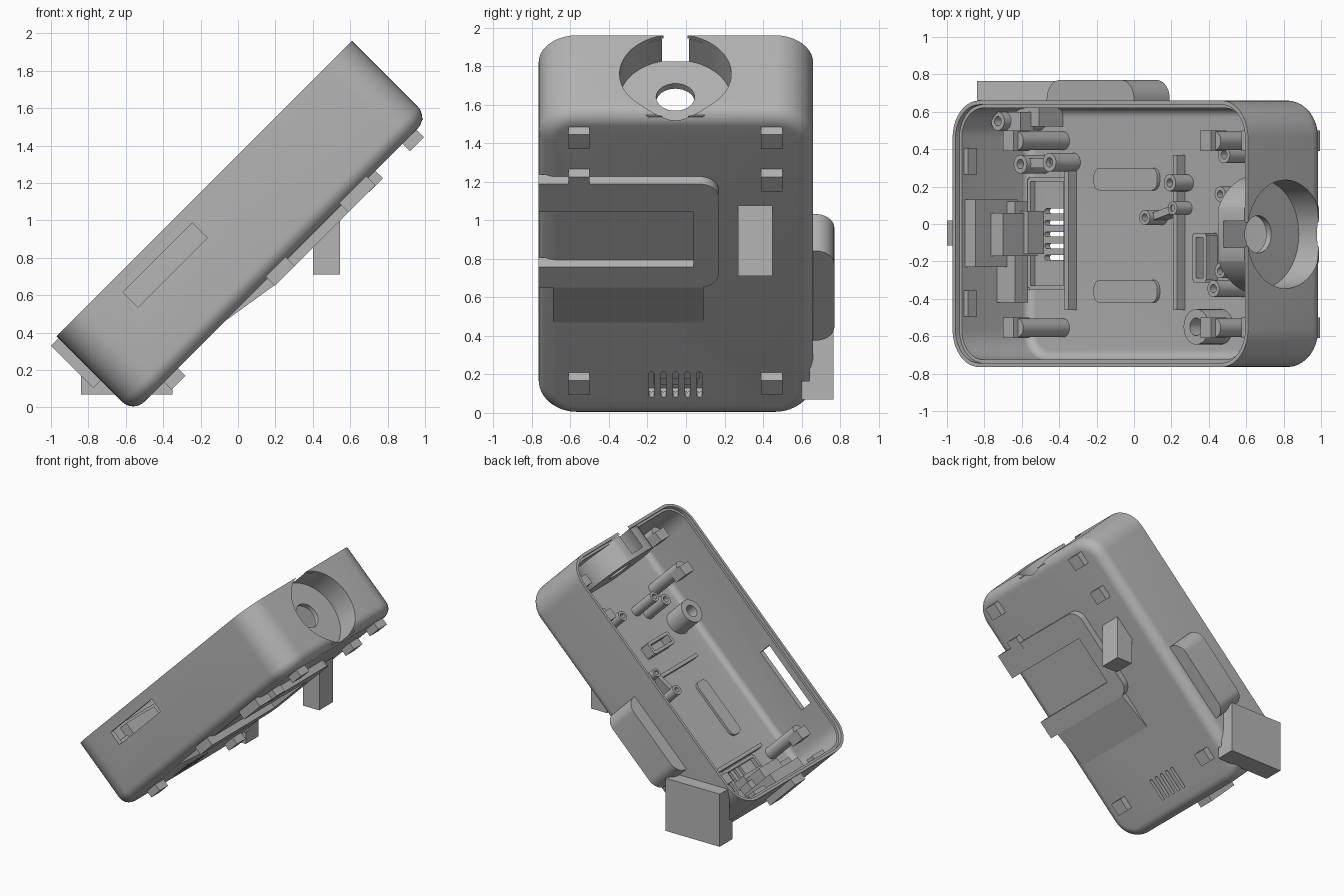
import bpy, bmesh, math
from mathutils import Matrix, Vector

if "Cube" in bpy.data.objects:
    bpy.data.objects.remove(bpy.data.objects["Cube"], do_unlink=True)

GREY = bpy.data.materials.new("plain_grey")
GREY.use_nodes = True
TONE = (0.46, 0.46, 0.46, 1)
GREY.diffuse_color = TONE
GREY.node_tree.nodes["Principled BSDF"].inputs["Base Color"].default_value = TONE

# Case space: x = length, y = width, z = depth; the whole case leans 45 degrees
LEAN = Matrix.Rotation(-math.pi / 4, 4, 'Y')
FLOOR = 0.415
BACK = 0.375
RIM = 0.955
LOW, HIGH = -0.417, 1.817      # ends of the case
RIGHT, LEFT = -0.765, 0.66     # sides of the case


def finish(name, bm):
    bmesh.ops.recalc_face_normals(bm, faces=bm.faces)
    mesh = bpy.data.meshes.new(name)
    bm.to_mesh(mesh)
    bm.free()
    mesh.materials.append(GREY)
    ob = bpy.data.objects.new(name, mesh)
    bpy.context.collection.objects.link(ob)
    return ob


def loft(name, rings):
    bm = bmesh.new()
    loops = [[bm.verts.new(p) for p in ring] for ring in rings]
    for a, b in zip(loops, loops[1:]):
        for i in range(len(a)):
            j = (i + 1) % len(a)
            bm.faces.new((a[i], a[j], b[j], b[i]))
    bm.faces.new(loops[0][::-1])
    bm.faces.new(loops[-1])
    return finish(name, bm)


def outline(x0, x1, y0, y1, r, z, steps=10, ymin=None):
    pts = []
    corners = ((x1, y1, -1, -1), (x0, y1, 1, -1), (x0, y0, 1, 1), (x1, y0, -1, 1))
    for k, (cx, cy, sx, sy) in enumerate(corners):
        for i in range(steps + 1):
            a = math.pi / 2 * (k + i / steps)
            y = cy + sy * r + r * math.sin(a)
            pts.append((cx + sx * r + r * math.cos(a), y if ymin is None else max(y, ymin), z))
    return pts


def rounded(name, x0, x1, y0, y1, z0, z1, r, edge=0.0, ymin=None):
    # rounded slab with an optional rolled lower edge
    rings = []
    if edge:
        for i in range(8):
            a = math.pi / 2 * i / 8
            d = edge * (1 - math.sin(a))
            rings.append(outline(x0 + d, x1 - d, y0 + d, y1 - d, r - d,
                                 z0 + edge * (1 - math.cos(a)), ymin=ymin))
    else:
        rings.append(outline(x0, x1, y0, y1, r, z0, ymin=ymin))
    rings.append(outline(x0, x1, y0, y1, r, z0 + edge, ymin=ymin))
    rings.append(outline(x0, x1, y0, y1, r, z1, ymin=ymin))
    return loft(name, rings)


def box(name, x0, x1, y0, y1, z0, z1):
    return loft(name, [[(x0, y0, z), (x1, y0, z), (x1, y1, z), (x0, y1, z)] for z in (z0, z1)])


def prism(name, profile, y0, y1):
    return loft(name, [[(x, y, z) for x, z in profile] for y in (y0, y1)])


def cylinder(name, start, r, length, axis='Z', sides=32):
    bm = bmesh.new()
    turn = Matrix.Rotation(math.pi / 2, 4, 'Y') if axis == 'X' else Matrix()
    place = Matrix.Translation(start) @ turn @ Matrix.Translation((0, 0, length / 2))
    bmesh.ops.create_cone(bm, cap_ends=True, segments=sides, radius1=r, radius2=r,
                          depth=length, matrix=place)
    return finish(name, bm)


def combine(ob, tool, how='DIFFERENCE'):
    mod = ob.modifiers.new("combine", 'BOOLEAN')
    mod.operation, mod.solver, mod.object = how, 'EXACT', tool
    result = bpy.data.meshes.new_from_object(
        ob.evaluated_get(bpy.context.evaluated_depsgraph_get()))
    ob.modifiers.clear()
    ob.data = result
    bpy.data.objects.remove(tool, do_unlink=True)


def tube(name, x, y, r, top, hole=0.5):
    ob = cylinder(name, (x, y, FLOOR - 0.01), r, top - FLOOR + 0.01, sides=24)
    combine(ob, cylinder("bore", (x, y, FLOOR + 0.02), r * hole, 1, sides=24))


# Hollow case with rolled back edge
case = rounded("case", LOW, HIGH, RIGHT, LEFT, BACK, RIM, 0.2, 0.085)
w = 0.04
combine(case, rounded("cavity", LOW + w, HIGH - w, RIGHT + w, LEFT - w, FLOOR, 1.2, 0.16, 0.05))
w = 0.022
combine(case, rounded("rim_step", LOW + w, HIGH - w, RIGHT + w, LEFT - w, 0.925, 1.2, 0.178))

# Round socket in the upper end
CUP_Y, CUP_Z = -0.055, 0.672
cup = cylinder("socket", (1.59, CUP_Y, CUP_Z), 0.315, 0.2, 'X', 64)
combine(cup, box("trim", 1, 1.795, -0.5, 0.4, 0.39, RIM - 0.002), 'INTERSECT')
combine(case, cup, 'UNION')
combine(case, cylinder("bowl", (1.628, CUP_Y, CUP_Z), 0.29, 0.5, 'X', 64))
combine(case, cylinder("socket_hole", (1.5, CUP_Y, 0.69), 0.1, 0.5, 'X', 32))

# Side slot, back vents and screw hole
combine(case, box("side_slot", 0, 0.525, -0.9, -0.6, 0.757, 0.87))
for i in range(5):
    y = CUP_Y + (i - 2) * 0.062
    combine(case, rounded("vent", -0.26, -0.075, y - 0.013, y + 0.013, 0.2, 0.6, 0.012))
combine(case, cylinder("screw_hole", (1.0, -0.565, 0.2), 0.032, 0.5))

# Mounting plate with a channel, and its ramp
plate = rounded("mount_plate", 0.6, 1.36, -1.0, 0.17, 0.32, 0.39, 0.1, ymin=RIGHT)
combine(plate, box("channel", 0.75, 1.155, -1, 0.04, 0.2, BACK - 0.003))
combine(plate, box("channel_end", 0.75, 1.155, -1, -0.68, 0.2, 0.5))
prism("mount_ramp", [(0.29, 0.385), (0.29, 0.373), (0.61, 0.322), (0.61, 0.385)], -0.69, 0.09)

# Snap clips on the back with their inner posts
for y in (-0.555, 0.445):
    for x in (-0.132, 1.361, 1.672):
        box("back_clip", x - 0.053, x + 0.053, y - 0.055, y + 0.055, 0.318, 0.41)
        cylinder("clip_post", (x + 0.01, y, FLOOR - 0.01), 0.05, 0.36)
        box("clip_head", x - 0.06, x + 0.02, y - 0.055, y + 0.055, 0.68, 0.8)

# Lower end tab, inner rim catches and side grip
box("end_tab", -0.473, -0.41, -0.115, 0.02, 0.62, 0.94)
for y in (-0.425, 0.335):
    box("rim_catch", LOW + 0.03, LOW + 0.07, y - 0.07, y + 0.07, 0.84, 0.91)
rounded("side_grip", 0.07, 0.73, 0.4, 0.77, 0.46, 0.73, 0.1, ymin=LEFT - 0.02)

# Inner ribs, pads and ledge
for x in (-0.035, 0.785):
    box("cross_rib", x - 0.014, x + 0.014, -0.46, 0.37, FLOOR - 0.01, 0.475)
for y in (-0.36, 0.24):
    rounded("floor_pad", 0.13, 0.61, y - 0.06, y + 0.06, FLOOR - 0.01, 0.435, 0.045)
for y in (-0.3, -0.06):
    box("slot_end", 0.95, 1.04, y - 0.012, y + 0.012, FLOOR - 0.01, 0.5)
for x in (0.955, 1.035):
    box("slot_side", x - 0.012, x + 0.012, -0.3, -0.06, FLOOR - 0.01, 0.5)

# Frame around the vents
for x in (-0.345, -0.07):
    box("vent_frame_end", x - 0.012, x + 0.012, -0.34, 0.24, FLOOR - 0.01, 0.45)
for y in (-0.34, 0.24):
    box("vent_frame_side", -0.345, -0.07, y - 0.012, y + 0.012, FLOOR - 0.01, 0.45)

# Connector housing at the lower end
box("connector_back", -0.39, -0.3, -0.23, 0.13, 0.58, 0.9)
box("connector_body", -0.31, -0.21, -0.17, 0.06, 0.52, 0.78)
box("connector_shelf", -0.39, -0.24, -0.42, 0.12, 0.56, 0.66)
box("connector_arm", -0.25, -0.18, -0.16, 0.07, 0.5, 0.62)
box("corner_block", -0.3, -0.12, 0.52, 0.63, FLOOR, 0.6)
box("corner_step", -0.28, -0.18, 0.5, 0.6, 0.58, 0.68)

# Screw tubes
for x, y, r, top in ((0.82, 0.22, 0.045, 0.55), (0.63, 0.035, 0.04, 0.55),
                     (0.82, 0.085, 0.035, 0.53), (-0.26, 0.32, 0.05, 0.6),
                     (-0.04, 0.33, 0.05, 0.6), (-0.3, 0.55, 0.05, 0.73),
                     (1.07, -0.55, 0.095, 0.6), (1.24, -0.345, 0.045, 0.64),
                     (1.3, 0.37, 0.045, 0.62), (1.3, 0.16, 0.04, 0.65),
                     (1.3, -0.25, 0.04, 0.65)):
    tube("screw_tube", x, y, r, top)
box("tube_bridge", -0.24, -0.06, 0.3, 0.35, FLOOR - 0.01, 0.57)
link = [(0.64, 0.015), (0.83, 0.065), (0.83, 0.105), (0.64, 0.055)]
loft("tube_link", [[(x, y, z) for x, y in link] for z in (FLOOR - 0.01, 0.52)])

# Lean every case part, then shade the curves
for ob in bpy.context.collection.objects:
    if ob.type == 'MESH' and GREY.name in ob.data.materials:
        ob.data.transform(LEAN)

# Upright blocks under the case and beside it
prism("back_pillar", [(0.4, 0.71), (0.545, 0.71), (0.545, 1.09), (0.4, 0.945)], 0.27, 0.45)
prism("side_foot", [(-0.84, 0.07), (-0.35, 0.07), (-0.35, 0.5), (-0.84, 0.5)], 0.64, 0.765)
prism("foot_heel", [(-0.84, 0.07), (-0.35, 0.07), (-0.35, 0.165), (-0.56, -0.0 + 0.07),
                    (-0.84, 0.24)], 0.6, 0.645)

bpy.ops.object.select_all(action='DESELECT')
for ob in bpy.context.collection.objects:
    if ob.type == 'MESH' and GREY.name in ob.data.materials:
        ob.select_set(True)
        bpy.context.view_layer.objects.active = ob
bpy.ops.object.shade_smooth_by_angle(angle=math.radians(30))
